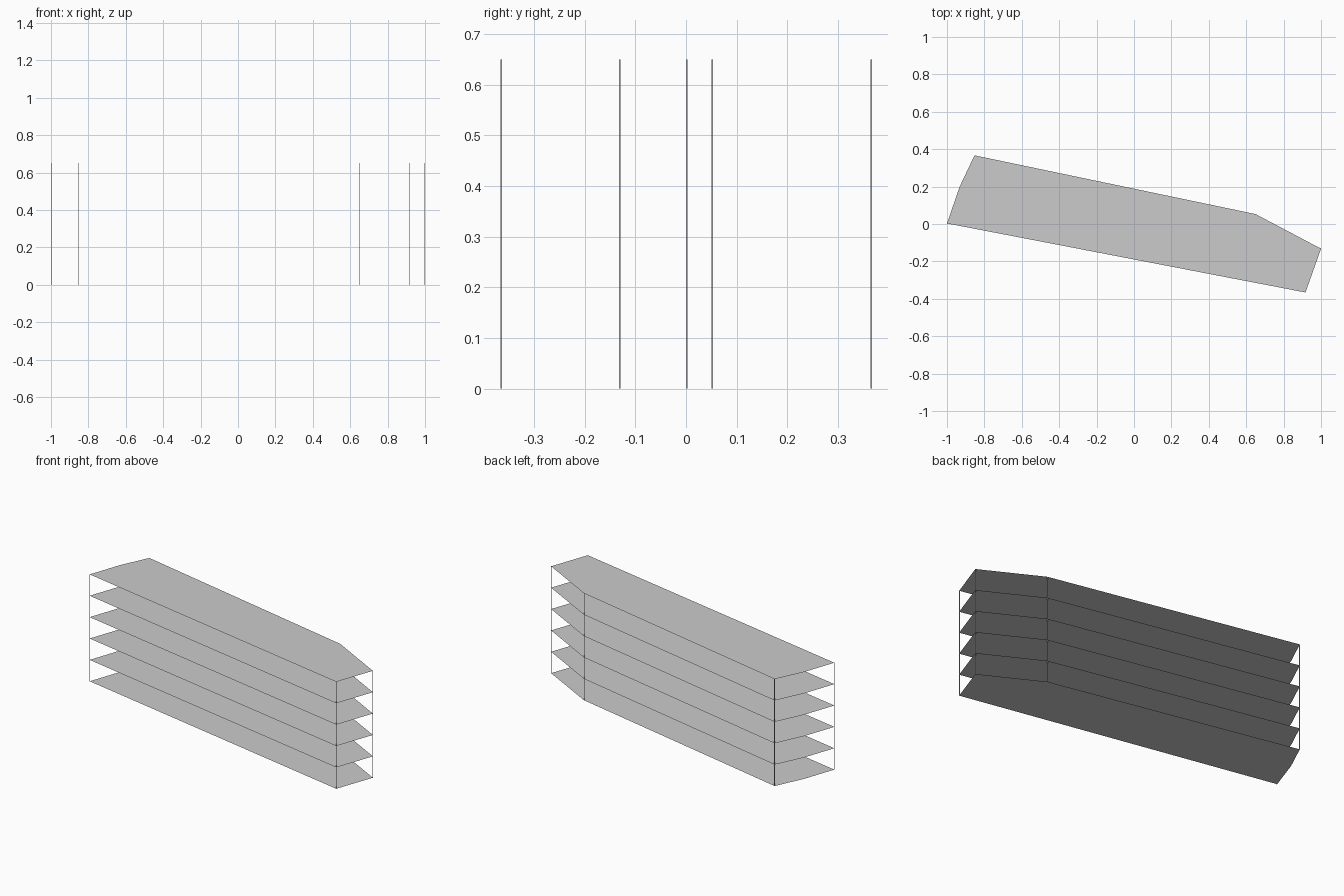
import bpy, bmesh

if "Cube" in bpy.data.objects:
    bpy.data.objects.remove(bpy.data.objects["Cube"])

# Footprint of the building, counter-clockwise from the left corner
PLAN = [(-1.0, 0.003), (0.917, -0.366), (1.0, -0.132),
        (0.65, 0.053), (-0.853, 0.367), (-0.932, 0.20)]
LEVELS, STEP = 6, 0.13
HEIGHT = STEP * (LEVELS - 1)
POST = 0.003


def finish(name, bm):
    mesh = bpy.data.meshes.new(name)
    bm.to_mesh(mesh)
    bm.free()
    obj = bpy.data.objects.new(name, mesh)
    bpy.context.collection.objects.link(obj)
    return obj


# Floor sheets, from ground to roof
for i in range(LEVELS):
    bm = bmesh.new()
    bm.faces.new([bm.verts.new((x, y, i * STEP)) for x, y in PLAN])
    finish("roof" if i == LEVELS - 1 else f"floor_{i}", bm)

# Hairline corner posts, kept just inside the footprint
for i, (x, y) in enumerate(PLAN[:5]):
    bm = bmesh.new()
    bmesh.ops.create_cube(bm, size=1)
    bmesh.ops.scale(bm, verts=bm.verts, vec=(POST, POST, HEIGHT))
    sx = -POST / 2 if x > 0 else POST / 2
    sy = -POST / 2 if y > 0 else POST / 2
    bmesh.ops.translate(bm, verts=bm.verts, vec=(x + sx, y + sy, HEIGHT / 2))
    finish(f"corner_post_{i}", bm)
